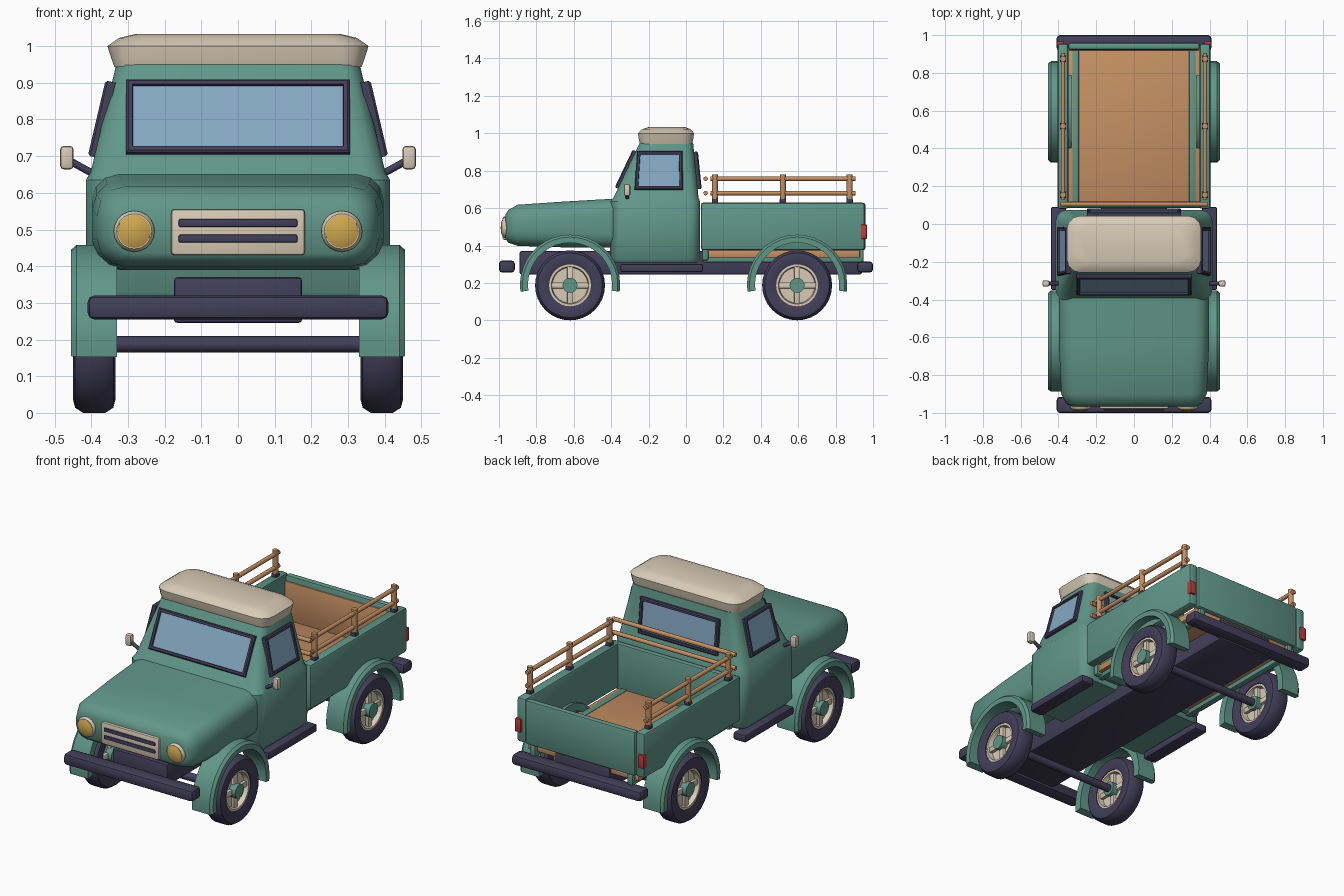
import bpy, bmesh
from math import sin, cos, pi, radians
from mathutils import Vector, Matrix

default_cube = bpy.data.objects.get("Cube")
if default_cube:
    bpy.data.objects.remove(default_cube, do_unlink=True)


def material(name, *rgb):
    mat = bpy.data.materials.new(name)
    mat.use_nodes = True
    mat.diffuse_color = (*rgb, 1)
    mat.node_tree.nodes["Principled BSDF"].inputs["Base Color"].default_value = (*rgb, 1)
    return mat


TEAL = material("teal paint", .12, .31, .25)
DARK = material("dark trim", .055, .05, .1)
CREAM = material("cream paint", .69, .6, .47)
GLASS = material("window glass", .23, .39, .54)
WOOD = material("warm wood", .56, .28, .125)
YELLOW = material("lamp yellow", .62, .39, .08)
RED = material("lamp red", .52, .045, .045)


def finish(name, bm, *mats):
    """Turn a bmesh into a smooth object that keeps its sharp edges."""
    bmesh.ops.recalc_face_normals(bm, faces=bm.faces)
    mesh = bpy.data.meshes.new(name)
    bm.to_mesh(mesh)
    bm.free()
    for mat in mats:
        mesh.materials.append(mat)
    obj = bpy.data.objects.new(name, mesh)
    bpy.context.collection.objects.link(obj)
    bpy.ops.object.select_all(action="DESELECT")
    obj.select_set(True)
    bpy.context.view_layer.objects.active = obj
    bpy.ops.object.shade_smooth_by_angle(angle=radians(40))
    return obj


def round_edges(bm, width):
    edges = [e for e in bm.edges if e.calc_face_angle(0) > .6]
    bmesh.ops.bevel(bm, geom=edges, offset=width, segments=2, profile=.5, affect="EDGES")


def box(name, xs, ys, zs, mat, bevel=.01):
    bm = bmesh.new()
    bmesh.ops.create_cube(bm, size=1)
    for v in bm.verts:
        v.co = [span[0] if c < 0 else span[1] for c, span in zip(v.co, (xs, ys, zs))]
    round_edges(bm, bevel)
    return finish(name, bm, mat)


def side_box(name, s, xs, ys, zs, mat, bevel=.01):
    return box(name, sorted(s * x for x in xs), ys, zs, mat, bevel)


def rod(name, a, b, radius, mat, sides=10):
    a, b = Vector(a), Vector(b)
    bm = bmesh.new()
    place = Matrix.Translation((a + b) / 2) @ (b - a).to_track_quat("Z", "Y").to_matrix().to_4x4()
    bmesh.ops.create_cone(bm, cap_ends=True, segments=sides, radius1=radius,
                          radius2=radius, depth=(b - a).length, matrix=place)
    return finish(name, bm, mat)


def skin(bm, rings, closed=False):
    """Bridge equal rings of vertices with quads."""
    pairs = list(zip(rings, rings[1:] + rings[:1])) if closed else list(zip(rings, rings[1:]))
    for r, q in pairs:
        for i in range(len(r)):
            j = (i + 1) % len(r)
            bm.faces.new((r[i], r[j], q[j], q[i]))
    if not closed:
        bm.faces.new(rings[0])
        bm.faces.new(rings[-1])


def loft(name, stations, place, mat):
    """Rounded rectangles (position, half width, low, high, radius) joined in order."""
    bm = bmesh.new()
    rings = []
    for t, w, low, high, r in stations:
        corners = ((w, high), (-w, high), (-w, low), (w, low))
        ring = []
        for k, (x, b) in enumerate(corners):
            cx = x - r if x > 0 else x + r
            cb = b - r if b == high else b + r
            for step in range(4):
                a = (k + step / 3) * pi / 2
                ring.append(bm.verts.new(place(cx + r * cos(a), cb + r * sin(a), t)))
        rings.append(ring)
    skin(bm, rings)
    return finish(name, bm, mat)


def lathe(name, profile, centre, axis, mat, sides=32):
    """Spin a closed (radius, height) profile about an axis."""
    bm = bmesh.new()
    turn = Vector(axis).to_track_quat("Z", "Y").to_matrix()
    rings = []
    for i in range(sides):
        a = 2 * pi * i / sides
        rings.append([bm.verts.new(Vector(centre) + turn @ Vector((r * cos(a), r * sin(a), h)))
                      for r, h in profile])
    skin(bm, rings, closed=True)
    bmesh.ops.remove_doubles(bm, verts=bm.verts, dist=.0001)
    return finish(name, bm, mat)


def window(name, corners, outward, depth=.028):
    """Dark raised frame with an inset pane."""
    bm = bmesh.new()
    face = bm.faces.new([bm.verts.new(c) for c in corners])
    face.normal_update()
    if face.normal.dot(Vector(outward)) < 0:
        face.normal_flip()
    n = face.normal.copy()
    top = bmesh.ops.extrude_face_region(bm, geom=[face])["geom"]
    bmesh.ops.translate(bm, vec=n * depth, verts=[g for g in top if isinstance(g, bmesh.types.BMVert)])
    pane = next(g for g in top if isinstance(g, bmesh.types.BMFace))
    bmesh.ops.bevel(bm, geom=list(pane.edges), offset=.006, segments=1, affect="EDGES")
    pane = max((f for f in bm.faces if f.normal.dot(n) > .99), key=lambda f: f.calc_center_median().dot(n))
    bmesh.ops.inset_individual(bm, faces=[pane], thickness=.016)
    bmesh.ops.inset_individual(bm, faces=[pane], thickness=.002, depth=-.01)
    pane.material_index = 1
    return finish(name, bm, DARK, GLASS)


def arch(name, s, y, mat):
    """Curved mudguard over a wheel."""
    bm = bmesh.new()
    rings = []
    for i in range(21):
        a = radians(-8 + 196 * i / 20)
        rings.append([bm.verts.new((s * x, y + r * cos(a), .19 + r * sin(a)))
                      for x, r in ((.33, .225), (.33, .268), (.44, .268), (.455, .255), (.455, .225))])
    skin(bm, rings)
    return finish(name, bm, mat)


# Chassis and bumpers
box("chassis", (-.175, .175), (-.89, .94), (.245, .37), DARK)
box("front_bumper", (-.41, .41), (-1, -.915), (.255, .32), DARK, .018)
box("rear_bumper", (-.41, .41), (.915, 1), (.255, .315), DARK, .018)

# Hood and cab
loft("hood", ((-.965, .33, .435, .565, .05), (-.95, .36, .415, .59, .065),
              (-.9, .385, .398, .618, .08), (-.65, .397, .39, .635, .08),
              (-.39, .397, .39, .65, .07)), lambda a, b, t: (a, t, b), TEAL)
upright = lambda a, b, t: (a, b, t)
loft("cab", ((.31, .4, -.39, .06, .05), (.33, .415, -.406, .075, .06),
             (.635, .415, -.406, .075, .06), (.655, .402, -.388, .067, .06),
             (.95, .332, -.247, .038, .05)), upright, TEAL)
loft("roof", ((.943, .337, -.245, .032, .05), (.965, .345, -.252, .038, .06),
              (1, .356, -.257, .043, .07), (1.022, .325, -.235, .025, .07),
              (1.033, .28, -.2, -.005, .06)), upright, CREAM)

# Windows
window("windscreen", [(-.305, -.355, .7), (.305, -.355, .7), (.305, -.26, .9), (-.305, -.26, .9)], (0, -1, 0))
window("rear_window", [(-.25, .056, .7), (.25, .056, .7), (.25, .036, .9), (-.25, .036, .9)], (0, 1, 0))

# Grille
box("grille", (-.182, .182), (-.98, -.94), (.43, .555), CREAM, .008)
for z in (.475, .518):
    box("grille_slat", (-.162, .162), (-.987, -.97), (z - .011, z + .011), DARK, .005)

# Cargo bed
box("bed_floor", (-.35, .35), (.1, .93), (.335, .375), WOOD, .005)
box("tailgate_liner", (-.345, .345), (.915, .93), (.37, .595), WOOD, .004)
box("tailgate", (-.347, .347), (.922, .96), (.375, .628), TEAL, .012)
box("bed_front_wall", (-.36, .36), (.085, .12), (.32, .63), TEAL)
for z in (.68, .757):
    rod("front_rail", (-.39, .105, z), (.39, .105, z), .012, WOOD)

for s in (-1, 1):
    # Cab fittings
    window("side_window", [(s * .382, -.275, .695), (s * .382, -.015, .695),
                           (s * .334, -.02, .9), (s * .334, -.262, .9)], (s, 0, 0))
    rod("mirror_arm", (s * .395, -.315, .652), (s * .46, -.315, .688), .01, DARK)
    side_box("mirror", s, (.448, .485), (-.332, -.298), (.664, .728), CREAM)
    side_box("running_board", s, (.36, .44), (-.35, .09), (.258, .302), DARK)

    # Lamps
    lathe("headlight_rim", ((0, -.04), (.056, -.04), (.056, .005), (.048, .015), (0, .015)),
          (s * .283, -.965, .495), (0, -1, 0), CREAM, 20)
    lathe("headlight", ((0, 0), (.046, 0), (.045, .016), (.03, .023), (0, .026)),
          (s * .283, -.965, .495), (0, -1, 0), YELLOW, 20)
    side_box("tail_light", s, (.372, .408), (.935, .967), (.435, .512), RED, .005)

    # Bed sides and railing
    side_box("bed_side", s, (.347, .405), (.08, .955), (.375, .63), TEAL, .014)
    side_box("bed_sill", s, (.29, .328), (.085, .95), (.31, .38), TEAL)
    for y in (.155, .518, .875):
        side_box("post_foot", s, (.36, .392), (y - .017, y + .017), (.625, .65), DARK, .004)
        rod("rail_post", (s * .376, y, .64), (s * .376, y, .78), .016, WOOD)
    for z in (.68, .757):
        rod("side_rail", (s * .376, .13, z), (s * .376, .905, z), .012, WOOD)

    # Wheels and mudguards
    for y in (-.62, .594):
        hub = (s * .392, y, .187)
        arch("mudguard", s, y, TEAL)
        lathe("tyre", ((.112, -.045), (.15, -.058), (.173, -.052), (.187, -.03), (.187, .03),
                       (.173, .052), (.15, .058), (.112, .045)), hub, (s, 0, 0), DARK)
        lathe("rim", ((0, -.012), (.095, -.012), (.1, -.04), (.118, -.04), (.118, .04),
                      (.1, .04), (.095, .012), (0, .012)), hub, (s, 0, 0), CREAM)
        span = lambda c, h: (c - h, c + h)
        side_box("upright_spoke", s, (.362, .422), span(y, .016), span(.187, .104), CREAM, .005)
        side_box("level_spoke", s, (.362, .422), span(y, .104), span(.187, .016), CREAM, .005)
        rod("hub", (s * .34, y, .187), (s * .444, y, .187), .04, TEAL, 16)

# Axles
for y in (-.62, .594):
    rod("axle", (-.36, y, .187), (.36, y, .187), .022, DARK, 12)
